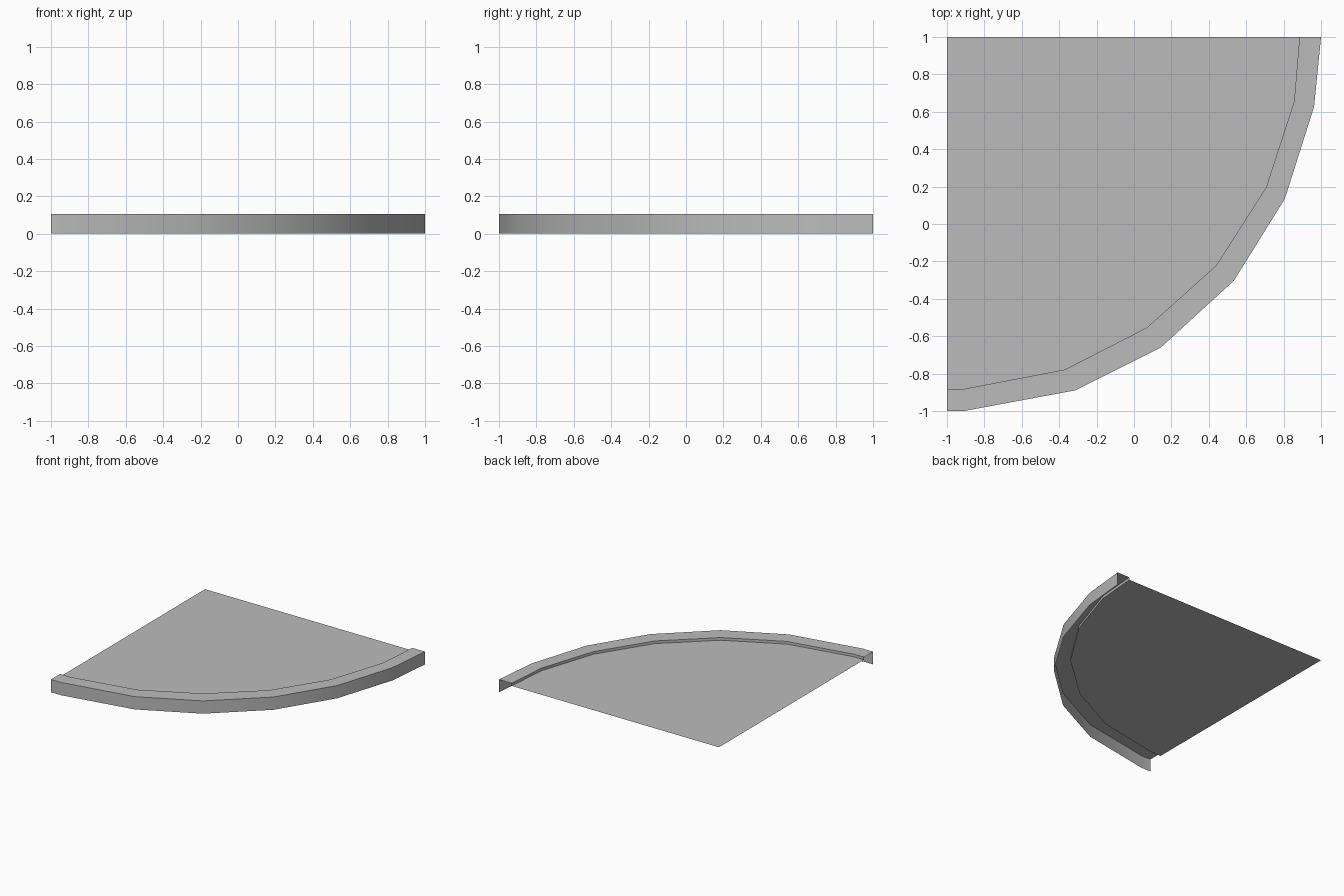
import bpy
import math

cube = bpy.data.objects.get("Cube")
if cube:
    bpy.data.objects.remove(cube, do_unlink=True)

TOP = 0.105
FLOOR = 0.083

# Plan outlines of the curved kerb, from the front end round to the back end
outer = [(-1, -1), (-0.91, -1), (-0.316, -0.89), (0.144, -0.66),
         (0.535, -0.302), (0.807, 0.136), (0.963, 0.628), (1, 1)]
inner = [(-1, -0.882), (-0.91, -0.882), (-0.369, -0.778), (0.07, -0.553),
         (0.439, -0.222), (0.706, 0.195), (0.856, 0.655), (0.885, 1)]

grey = bpy.data.materials.new("concrete grey")
grey.use_nodes = True
colour = (0.5, 0.5, 0.5, 1)
grey.diffuse_color = colour
grey.node_tree.nodes["Principled BSDF"].inputs["Base Color"].default_value = colour


def at_height(outline, z):
    return [(x, y, z) for x, y in outline]


def make_object(name, verts, faces):
    mesh = bpy.data.meshes.new(name)
    mesh.from_pydata(verts, [], faces)
    mesh.materials.append(grey)
    obj = bpy.data.objects.new(name, mesh)
    bpy.context.collection.objects.link(obj)
    return obj


# Flat sunken slab filling the corner
slab = at_height(inner + [(-1, 1)], FLOOR)
make_object("pavement_slab", slab, [list(range(len(slab)))])

# Open kerb shell: inner riser, flat top and outer wall
rows = [at_height(inner, FLOOR), at_height(inner, TOP),
        at_height(outer, TOP), at_height(outer, 0)]
n = len(outer)
faces = [((r + 1) * n + i, (r + 1) * n + i + 1, r * n + i + 1, r * n + i)
         for r in range(len(rows) - 1) for i in range(n - 1)]
kerb = make_object("curved_kerb", sum(rows, []), faces)

# Smooth round the curve, sharp along the kerb edges
bpy.ops.object.select_all(action='DESELECT')
kerb.select_set(True)
bpy.context.view_layer.objects.active = kerb
bpy.ops.object.shade_smooth_by_angle(angle=math.radians(30))
